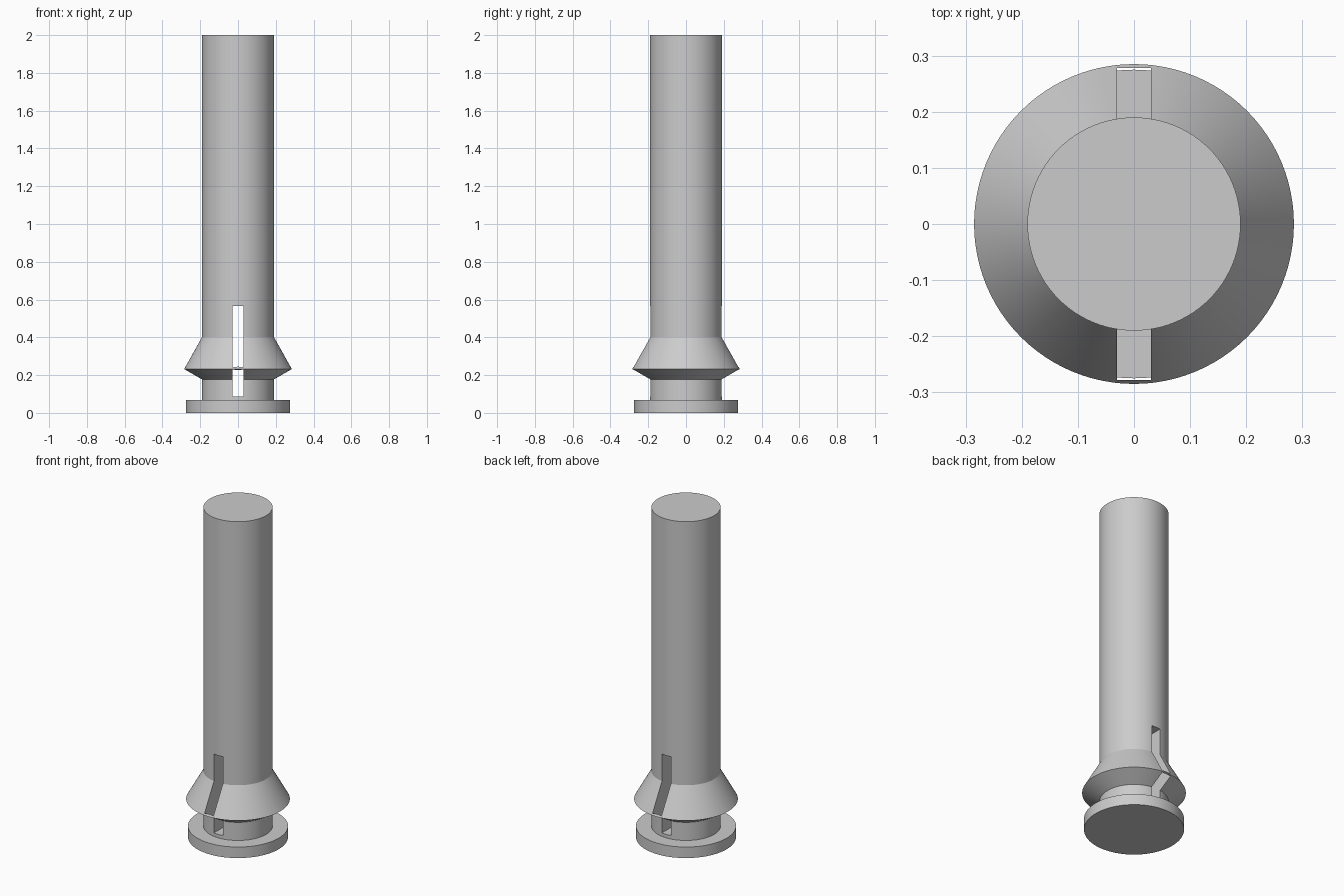
import bpy, bmesh, math

if "Cube" in bpy.data.objects:
    bpy.data.objects.remove(bpy.data.objects["Cube"])

grey = bpy.data.materials.new("plain_grey")
grey.diffuse_color = (0.6, 0.6, 0.6, 1)
grey.use_nodes = True
grey.node_tree.nodes["Principled BSDF"].inputs["Base Color"].default_value = grey.diffuse_color

# Turned body: base flange, neck, flared collar and long shaft
PROFILE = [(0, 0), (0.275, 0), (0.275, 0.067), (0.19, 0.067), (0.19, 0.177),
           (0.285, 0.232), (0.19, 0.402), (0.19, 2.0), (0, 2.0)]
SEGMENTS = 96

bm = bmesh.new()
verts = [bm.verts.new((r, 0, z)) for r, z in PROFILE]
edges = [bm.edges.new(pair) for pair in zip(verts, verts[1:])]
bmesh.ops.spin(bm, geom=verts + edges, cent=(0, 0, 0), axis=(0, 0, 1),
               angle=math.tau, steps=SEGMENTS, use_duplicate=False)
bmesh.ops.remove_doubles(bm, verts=bm.verts, dist=1e-4)
bmesh.ops.recalc_face_normals(bm, faces=bm.faces)
mesh = bpy.data.meshes.new("slotted_pin")
bm.to_mesh(mesh)
bm.free()
pin = bpy.data.objects.new("slotted_pin", mesh)
bpy.context.collection.objects.link(pin)
mesh.materials.append(grey)

# Through slot, stopping just short of the collar rim
bpy.ops.mesh.primitive_cube_add(size=1, location=(0, 0, 0.327))
cutter = bpy.context.object
cutter.name = "slot_cutter"
cutter.scale = (0.06, 0.556, 0.478)
cutter.data.materials.append(grey)
cutter.hide_render = True
bpy.context.view_layer.update()

slot = pin.modifiers.new("slot", 'BOOLEAN')
slot.operation = 'DIFFERENCE'
slot.solver = 'EXACT'
slot.object = cutter
bpy.ops.object.select_all(action='DESELECT')
pin.select_set(True)
bpy.context.view_layer.objects.active = pin
bpy.ops.object.modifier_apply(modifier=slot.name)
bpy.data.objects.remove(cutter, do_unlink=True)

# Smooth round walls, sharp rims and slot edges
bpy.ops.object.shade_smooth_by_angle(angle=math.radians(25))
